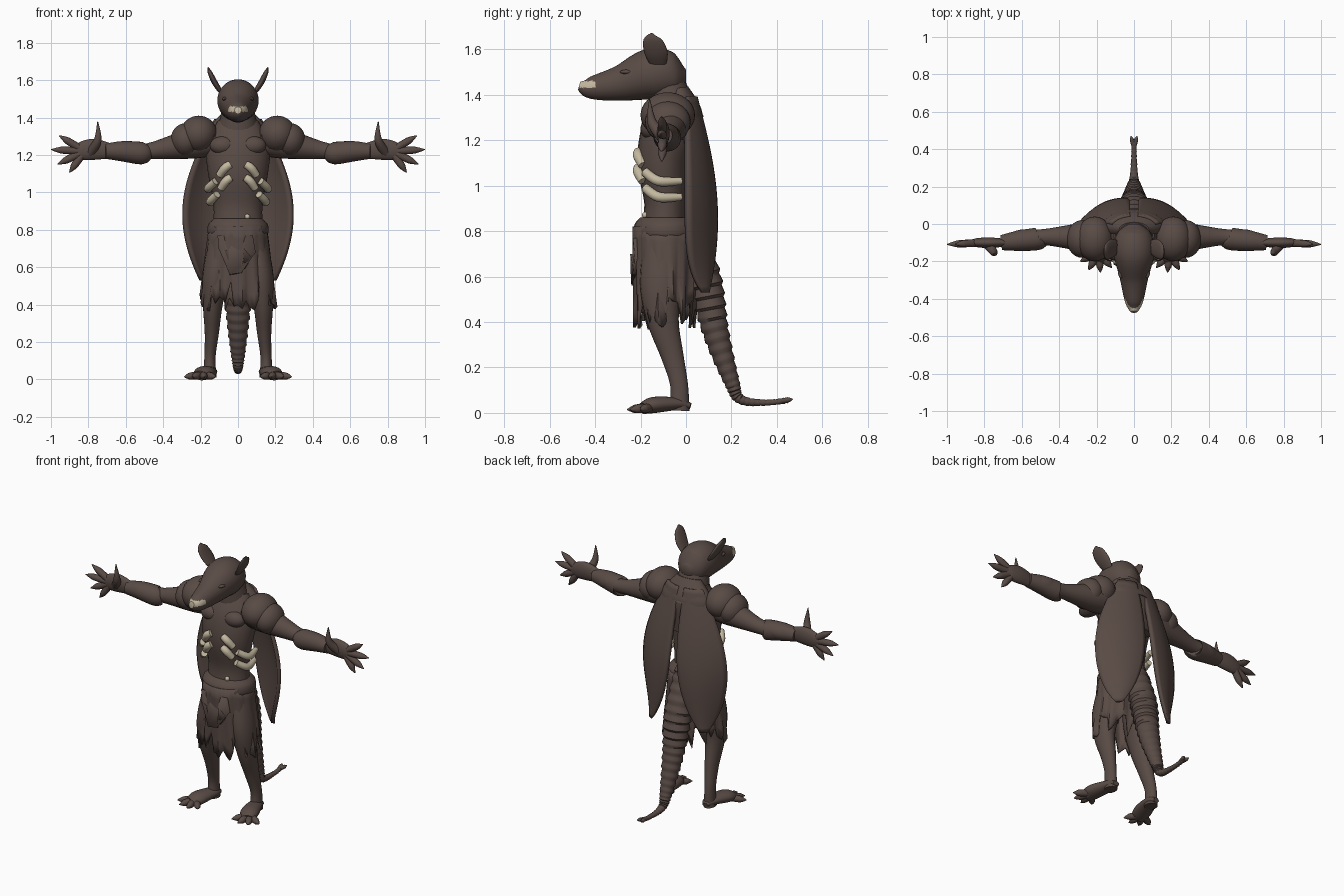
import bpy, bmesh, math, random
from mathutils import Vector

if "Cube" in bpy.data.objects:
    bpy.data.objects.remove(bpy.data.objects["Cube"])
random.seed(4)


def material(name, red, green, blue):
    made = bpy.data.materials.new(name)
    made.use_nodes = True
    made.diffuse_color = (red, green, blue, 1)
    shader = made.node_tree.nodes["Principled BSDF"]
    shader.inputs["Base Color"].default_value = made.diffuse_color
    shader.inputs["Roughness"].default_value = .9
    return made


HIDE = material("dark brown hide", .1, .07, .06)
BONE = material("pale bone", .55, .48, .35)
SIDEWAYS, DEPTH, UPWARD = Vector((1, 0, 0)), Vector((0, 1, 0)), Vector((0, 0, 1))


def finish(name, bm, colour=HIDE, mirror=False, thickness=0):
    """Turn a bmesh into a smooth object, optionally thickened and mirrored."""
    bmesh.ops.recalc_face_normals(bm, faces=bm.faces)
    mesh = bpy.data.meshes.new(name)
    bm.to_mesh(mesh)
    bm.free()
    mesh.materials.append(colour)
    part = bpy.data.objects.new(name, mesh)
    bpy.context.collection.objects.link(part)
    if thickness:
        solid = part.modifiers.new("thickness", "SOLIDIFY")
        solid.thickness, solid.offset = thickness, 0
    if mirror:
        part.modifiers.new("mirror", "MIRROR")
    bpy.ops.object.select_all(action="DESELECT")
    part.select_set(True)
    bpy.context.view_layer.objects.active = part
    bpy.ops.object.shade_smooth_by_angle(angle=math.radians(50))
    return part


def smooth_path(points, steps):
    """Curve through every control point, blending position and radius alike."""
    path, last = [], len(points) - 1
    for i in range(last):
        before, after = points[max(i - 1, 0)], points[min(i + 2, last)]
        for step in range(steps):
            t = step / steps
            path.append([(2 * b + t * (c - a + t * (2 * a - 5 * b + 4 * c - d + t * (3 * (b - c) + d - a)))) / 2
                         for a, b, c, d in zip(before, points[i], points[i + 1], after)])
    return path + [list(points[-1])]


def tube(name, points, flat=1, across=SIDEWAYS, colour=HIDE, mirror=False, steps=6, sides=24, ridge=0):
    """Oval tube through (x, y, z, radius); flat scales the radius at right angles to across."""
    path = smooth_path(points, steps)
    bm, rings = bmesh.new(), []
    for i, (x, y, z, radius) in enumerate(path):
        behind, ahead = path[max(i - 1, 0)], path[min(i + 1, len(path) - 1)]
        tangent = (Vector(ahead[:3]) - Vector(behind[:3])).normalized()
        wide = (across - tangent * across.dot(tangent)).normalized()
        thin = tangent.cross(wide) * flat
        radius *= 1 + ridge * (i % 4 / 3 - .5)
        turns = [math.tau * j / sides for j in range(sides)]
        rings.append([bm.verts.new(Vector((x, y, z)) + radius * (wide * math.cos(turn) + thin * math.sin(turn)))
                      for turn in turns])
    for ring, following in zip(rings, rings[1:]):
        for j in range(sides):
            bm.faces.new((ring[j - 1], ring[j], following[j], following[j - 1]))
    bm.faces.new(rings[0])
    bm.faces.new(rings[-1])
    return finish(name, bm, colour, mirror)


def blob(name, centre, radii, colour=HIDE):
    """Mirrored pair of ellipsoids."""
    bm = bmesh.new()
    bmesh.ops.create_uvsphere(bm, u_segments=28, v_segments=18, radius=1)
    bmesh.ops.scale(bm, vec=radii, verts=bm.verts)
    bmesh.ops.translate(bm, vec=centre, verts=bm.verts)
    finish(name, bm, colour, True)


def claw(name, base, direction, length, radius):
    """Mirrored pair of digits that taper to a pointed nail."""
    points = []
    for along, size in ((0, 1), (.6, 1), (.8, .7), (1, .1)):
        points.append((*(Vector(base) + Vector(direction) * length * along), radius * size))
    tube(name, points, across=Vector((1, 1, 1)), mirror=True, sides=12)


# Body and neck
tube("torso", [(0, -.1, .75, .14), (0, -.09, .92, .13), (0, -.1, 1.1, .16),
               (0, -.07, 1.25, .17), (0, -.05, 1.38, .11)], flat=.72)
tube("neck", [(0, -.04, 1.27, .13), (0, -.07, 1.38, .1), (0, -.09, 1.48, .08)], flat=.95)
tube("back_plate", [(0, -.03, 1.43, .08), (0, -.01, 1.3, .17), (0, .01, 1.1, .1)], flat=.5)
blob("chest_muscles", (.08, -.15, 1.25), (.07, .05, .05))

# Head with a pale band on each side of the snout
head = tube("head", [(0, 0, 1.48, .03), (0, -.05, 1.48, .09), (0, -.15, 1.49, .11), (0, -.29, 1.45, .076),
                     (0, -.42, 1.43, .047), (0, -.47, 1.44, .018)], flat=1.03, steps=9, sides=36)
head.data.materials.append(BONE)
for face in head.data.polygons:
    spot = face.center
    if spot.y < -.4 and 1.43 < spot.z < 1.46:
        face.material_index = 1
blob("brows", (.07, -.26, 1.5), (.015, .03, .01))
tube("ears", [(.08, -.12, 1.52, .03), (.12, -.13, 1.58, .05), (.15, -.15, 1.64, .04), (.16, -.15, 1.67, .005)],
     flat=.3, across=DEPTH, mirror=True)

# Broken ribs in two rows, and a chip of bone on the belly
for row, drop, narrow in (("upper", 0, 1), ("lower", .07, .93)):
    pieces = {"front": [(.04, -.21, 1.15, .02), (.07, -.21, 1.13, .023), (.1, -.19, 1.09, .02)],
              "side": [(.12, -.18, 1.06, .02), (.16, -.12, 1.02, .022), (.14, -.02, 1.02, .016)]}
    for place, points in pieces.items():
        tube(f"{row}_{place}_ribs", [(x * narrow, y, z - drop, radius) for x, y, z, radius in points],
             across=UPWARD, colour=BONE, mirror=True, sides=14)
chip = bmesh.new()
bmesh.ops.create_uvsphere(chip, u_segments=12, v_segments=8, radius=.014)
bmesh.ops.translate(chip, vec=(.05, -.18, .87), verts=chip.verts)
finish("belly_bone", chip, BONE)

# Arms, bracers, shoulder plates and palms
tube("arms", [(.12, -.07, 1.28, .08), (.25, -.07, 1.26, .08), (.48, -.07, 1.22, .043),
              (.6, -.08, 1.22, .05), (.7, -.1, 1.22, .036)], across=DEPTH, mirror=True)
tube("bracers", [(.5, -.07, 1.21, .05), (.52, -.08, 1.21, .06), (.62, -.09, 1.22, .054), (.71, -.1, 1.22, .04)],
     across=DEPTH, mirror=True)
blob("inner_shoulder_plates", (.21, -.08, 1.31), (.1, .12, .1))
blob("outer_shoulder_plates", (.28, -.08, 1.28), (.08, .1, .09))
tube("palms", [(.68, -.1, 1.22, .02), (.77, -.1, 1.23, .028), (.84, -.1, 1.22, .024), (.88, -.1, 1.21, .012)],
     flat=2, across=DEPTH, mirror=True)

# Fingers and toes fan out by angle
for i in range(4):
    spread = .55 - i / 2
    claw(f"fingers_{i + 1}", (.82, -.1, 1.22), (math.cos(spread), -.05, math.sin(spread)),
         .18 - .02 * abs(i - 1), .02)
    spread = .6 * i - .7
    claw(f"toes_{i + 1}", (.19, -.15, .025), (math.sin(spread), -math.cos(spread), -.1), .11, .02)
tube("thumbs", [(.79, -.1, 1.21, .027), (.75, -.15, 1.28, .021), (.75, -.16, 1.38, .002)],
     across=DEPTH, mirror=True, sides=14)

# Wing cases: long curved leaves that bulge backwards and end in a point
bm, rows = bmesh.new(), []
for i in range(33):
    down = i / 32
    inner = .02 + .15 * down ** 4
    outer = .12 + .17 * math.sin(math.pi * down * .85)
    back = .04 + .09 * math.sin(math.pi * down * .8)
    front = .07 * down ** 9
    row = []
    for k in range(13):
        out = k / 12
        row.append(bm.verts.new((inner + (outer - inner) * out, back - (back - front) * out ** 2.2,
                                 1.39 - .86 * down)))
    rows.append(row)
for row, following in zip(rows, rows[1:]):
    for k in range(12):
        bm.faces.new((row[k], row[k + 1], following[k + 1], following[k]))
finish("wing_cases", bm, mirror=True, thickness=.022)


# Ragged kilt, waistband and hanging cloth
def kilt_point(angle, z, grow=0):
    drop = .82 - z
    return ((.15 + drop / 9 + grow) * math.sin(angle), -.09 - (.14 - drop / 30 + grow) * math.cos(angle), z)


bm, columns, count = bmesh.new(), [], 56
for j in range(count):
    hem = random.uniform(.36, .52)
    fold = .002 * math.sin(j * 1.7)
    columns.append([bm.verts.new(kilt_point(math.tau * j / count, .82 + (hem - .82) * k / 6, fold * k))
                    for k in range(7)])
for j in range(count):
    near, far = columns[j - 1], columns[j]
    for k in range(6):
        bm.faces.new((near[k], far[k], far[k + 1], near[k + 1]))
finish("kilt", bm, thickness=.012)
tube("waistband", [(0, -.09, .76, .15), (0, -.09, .79, .164), (0, -.09, .83, .158), (0, -.09, .86, .13)], flat=.86)

bm = bmesh.new()
outline = [(-.11, .77), (.08, .77), (.09, .68), (.06, .66), (.03, .7), (.02, .57), (-.04, .56), (-.05, .69), (-.1, .7)]
bm.faces.new([bm.verts.new(kilt_point(math.asin(x / .17), z, .012)) for x, z in outline])
bmesh.ops.triangulate(bm, faces=bm.faces)
finish("hanging_cloth", bm, thickness=.02)

# Legs and feet
tube("legs", [(.09, -.1, .72, .07), (.12, -.11, .55, .07), (.135, -.1, .4, .053), (.14, -.06, .25, .038),
              (.15, -.03, .12, .03), (.15, -.03, .01, .035)], flat=1.3, mirror=True)
tube("feet", [(.15, .02, .03, .02), (.15, -.03, .04, .04), (.18, -.14, .035, .055), (.2, -.19, .02, .04)],
     flat=.65, mirror=True)

# Ringed tail with a small forked tip
tube("tail", [(0, 0, .86, .06), (0, .08, .6, .08), (0, .13, .36, .064), (0, .2, .14, .038), (0, .24, .06, .024),
              (0, .35, .045, .015), (0, .45, .056, .014)], flat=.9, steps=20, ridge=.14)
claw("tail_fork", (.004, .42, .053), (.25, 1, .15), .05, .011)
